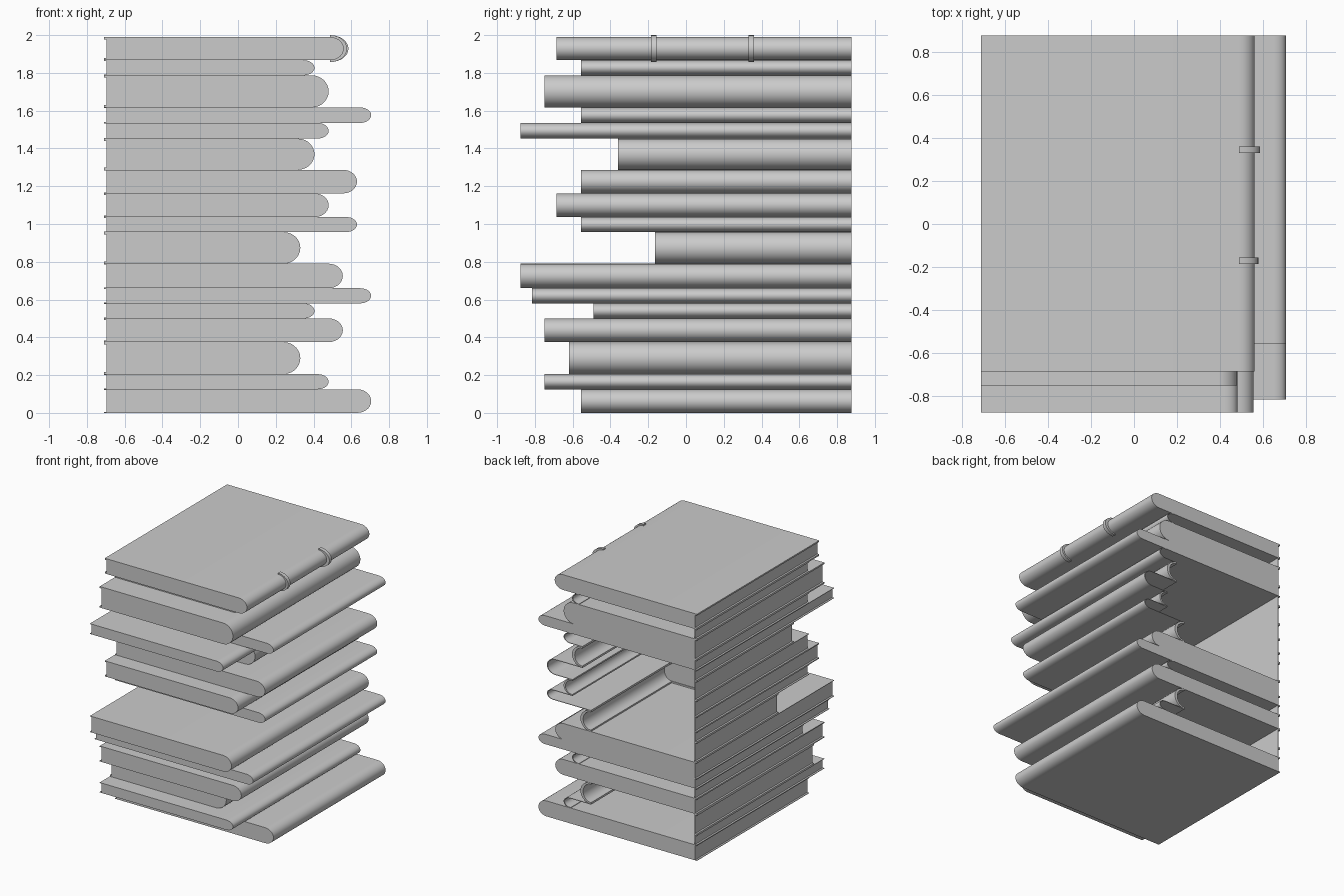
import bpy, bmesh, math

cube = bpy.data.objects.get("Cube")
if cube:
    bpy.data.objects.remove(cube, do_unlink=True)

grey = bpy.data.materials.new("plain_grey")
grey.use_nodes = True
grey.diffuse_color = (0.6, 0.6, 0.6, 1)
grey.node_tree.nodes["Principled BSDF"].inputs["Base Color"].default_value = (0.6, 0.6, 0.6, 1)

BACK, EDGE, PAGE_EDGE = 0.875, -0.71, -0.695
SEGMENTS = 14
THIN, MEDIUM, THICK = 0.004, 0.008, 0.012
made = []


def build(name, prisms):
    """One object from several prisms: each is (xz outline, y start, y end)."""
    bm = bmesh.new()
    for outline, y0, y1 in prisms:
        front = [bm.verts.new((x, y0, z)) for x, z in outline]
        back = [bm.verts.new((x, y1, z)) for x, z in outline]
        bm.faces.new(front)
        bm.faces.new(back[::-1])
        for i in range(len(outline)):
            j = (i + 1) % len(outline)
            bm.faces.new((front[j], front[i], back[i], back[j]))
    bmesh.ops.recalc_face_normals(bm, faces=bm.faces)
    mesh = bpy.data.meshes.new(name)
    bm.to_mesh(mesh)
    bm.free()
    mesh.materials.append(grey)
    obj = bpy.data.objects.new(name, mesh)
    bpy.context.collection.objects.link(obj)
    made.append(obj)


def arc(x, depth, z0, z1):
    """Half ellipse bulging towards +x, from bottom to top."""
    mid, half = (z0 + z1) / 2, (z1 - z0) / 2
    angles = [math.pi * (i / SEGMENTS - 0.5) for i in range(SEGMENTS + 1)]
    return [(x + depth * math.cos(a), mid + half * math.sin(a)) for a in angles]


def box(x0, x1, z0, z1):
    return [(x0, z0), (x1, z0), (x1, z1), (x0, z1)]


def spine_start(book):
    z0, z1, tip = book[:3]
    return tip - 0.03 - 0.35 * (z1 - z0)


# Bottom z, top z, spine tip x, front y, cover thickness, closed at the back
books = [
    (0.00, 0.125, 0.705, -0.555, THIN, True),
    (0.125, 0.205, 0.48, -0.75, THIN, False),
    (0.205, 0.375, 0.33, -0.62, THICK, False),
    (0.375, 0.50, 0.555, -0.75, MEDIUM, True),
    (0.50, 0.58, 0.405, -0.49, THIN, False),
    (0.58, 0.66, 0.705, -0.815, THIN, True),
    (0.66, 0.79, 0.555, -0.875, THIN, True),
    (0.79, 0.957, 0.33, -0.165, THICK, False),
    (0.957, 1.037, 0.63, -0.555, THIN, False),
    (1.037, 1.162, 0.48, -0.685, MEDIUM, False),
    (1.162, 1.287, 0.63, -0.555, THIN, False),
    (1.287, 1.452, 0.405, -0.36, THICK, False),
    (1.452, 1.535, 0.48, -0.875, THIN, False),
    (1.535, 1.617, 0.705, -0.555, THIN, True),
    (1.617, 1.787, 0.48, -0.75, THICK, True),
    (1.787, 1.867, 0.405, -0.555, THIN, False),
    (1.867, 1.99, 0.56, -0.685, THICK, True),
]

for n, book in enumerate(books):
    z0, z1, tip, y0, t, closed = book
    start = spine_start(book)
    outer = arc(start, tip - start, z0, z1)
    inner = arc(start, tip - start - 2 * t, z0 + t, z1 - t)

    # Where the cover boards begin: full width, or only the exposed overhang
    low_x = high_x = EDGE
    if not closed:
        low_x = min(start, spine_start(books[n - 1])) - 0.005
        high_x = min(start, spine_start(books[n + 1])) - 0.005
    wrap = ([(low_x, z0)] + outer + [(high_x, z1), (high_x, z1 - t)]
            + inner[::-1] + [(low_x, z0 + t)])
    block = [(PAGE_EDGE, z0 + t)] + inner + [(PAGE_EDGE, z1 - t)]
    cover = [(wrap, y0, BACK)]

    if closed:
        pages = [(block, y0, BACK)]
    else:
        # Hollow book: front lips, fore-edge strips, page front and fore-edge wall
        low_y = max(books[n - 1][3], y0) + 0.01
        high_y = max(books[n + 1][3], y0) + 0.01
        strip_x = PAGE_EDGE + 0.005
        cover += [
            (box(EDGE, low_x, z0, z0 + t), y0, low_y),
            (box(EDGE, high_x, z1 - t, z1), y0, high_y),
            (box(EDGE, strip_x, z0, z0 + t), low_y, BACK),
            (box(EDGE, strip_x, z1 - t, z1), high_y, BACK),
        ]
        pages = [
            (block, y0, y0 + 0.005),
            (box(PAGE_EDGE, strip_x, z0 + t, z1 - t), y0 + 0.005, BACK),
        ]
    build(f"book_cover_{n + 1}", cover)
    build(f"book_pages_{n + 1}", pages)

# Raised bands around the top book's spine
z0, z1, tip = books[-1][:3]
start = spine_start(books[-1])
for name, y, rise in (("front_spine_band", -0.17, 0.017), ("back_spine_band", 0.345, 0.025)):
    outside = arc(start, tip - start + rise, z0 - 0.01, z1 + 0.01)
    inside = arc(start, tip - start - 0.002, z0 + 0.002, z1 - 0.002)
    build(name, [(outside + inside[::-1], y - 0.015, y + 0.015)])

# Smooth spines, crisp edges
bpy.ops.object.select_all(action='DESELECT')
for obj in made:
    obj.select_set(True)
bpy.context.view_layer.objects.active = made[0]
bpy.ops.object.shade_smooth_by_angle(angle=math.radians(35))
